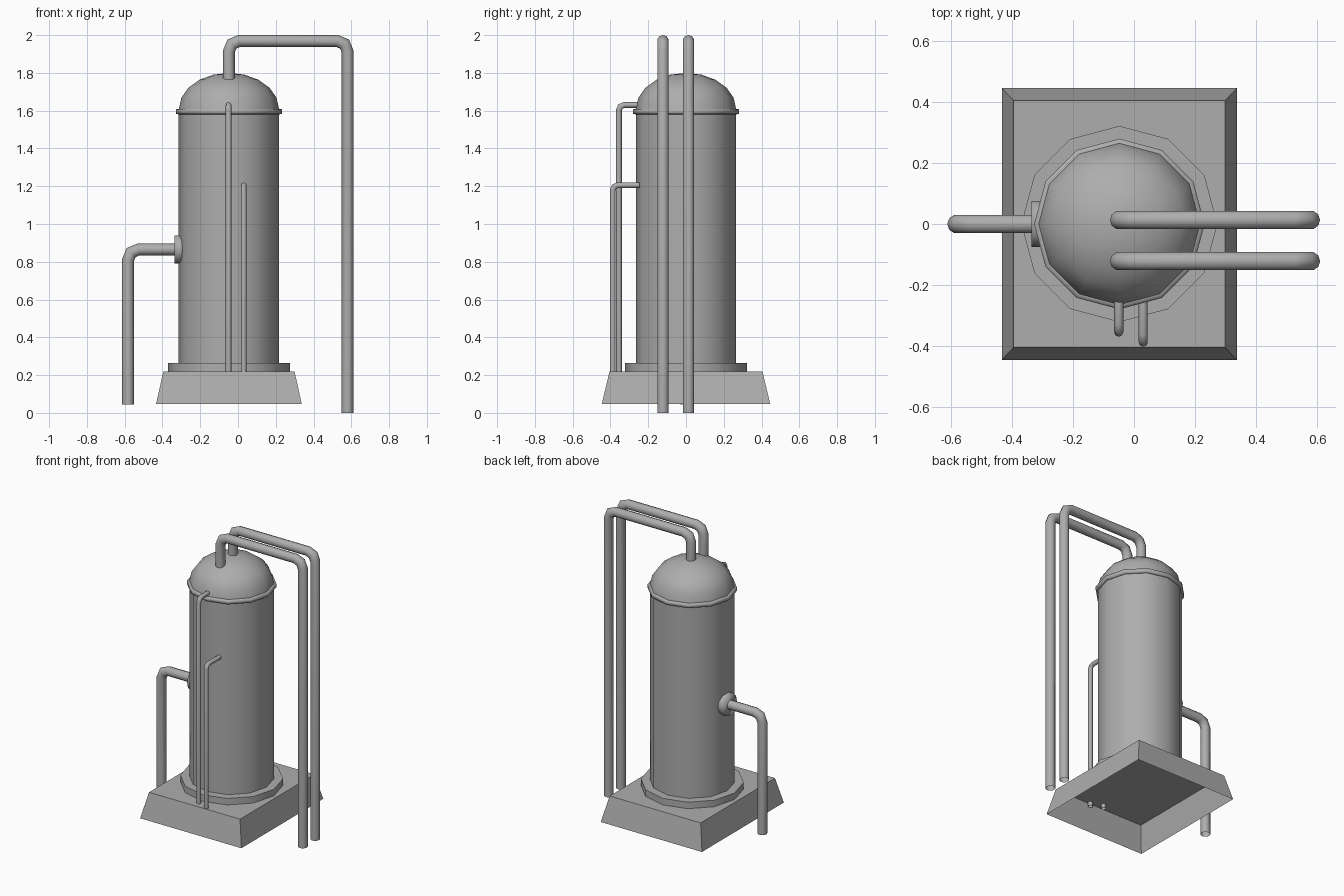
import bpy, bmesh, math
from mathutils import Vector

if "Cube" in bpy.data.objects:
    bpy.data.objects.remove(bpy.data.objects["Cube"])

CX = -0.048  # tank axis
grey = bpy.data.materials.new("dark_grey")
grey.diffuse_color = (0.42, 0.42, 0.42, 1)
grey.use_nodes = True
grey.node_tree.nodes["Principled BSDF"].inputs["Base Color"].default_value = grey.diffuse_color


def finish(name, bm, angle=None):
    me = bpy.data.meshes.new(name)
    bmesh.ops.recalc_face_normals(bm, faces=bm.faces)
    bm.to_mesh(me)
    bm.free()
    me.materials.append(grey)
    ob = bpy.data.objects.new(name, me)
    bpy.context.collection.objects.link(ob)
    if angle:
        bpy.ops.object.select_all(action='DESELECT')
        ob.select_set(True)
        bpy.context.view_layer.objects.active = ob
        bpy.ops.object.shade_smooth_by_angle(angle=math.radians(angle))
    return ob


def loft(bm, rings, cap_start=True, cap_end=True):
    for a, b in zip(rings, rings[1:]):
        n = len(a)
        for i in range(n):
            bm.faces.new((a[i], a[(i + 1) % n], b[(i + 1) % n], b[i]))
    if cap_start:
        bm.faces.new(rings[0])
    if cap_end:
        bm.faces.new(rings[-1])


def lathe(name, profile, angle=40, sides=12):
    """Turn (radius, z) points about the tank axis."""
    bm = bmesh.new()
    rings = [[bm.verts.new((CX + r * math.cos(2 * math.pi * i / sides),
                            r * math.sin(2 * math.pi * i / sides), z))
              for i in range(sides)] for r, z in profile]
    loft(bm, rings)
    bmesh.ops.remove_doubles(bm, verts=bm.verts, dist=0.0005)
    return finish(name, bm, angle)


def pipe(name, corners, radius, bend, sides=10):
    """Open-ended pipe through the corners, each eased by a two-segment bend."""
    c = [Vector(p) for p in corners]
    path = [c[0]]
    for i in range(1, len(c) - 1):
        u, v = (c[i - 1] - c[i]).normalized(), (c[i + 1] - c[i]).normalized()
        centre = c[i] + (u + v) * bend
        path += [c[i] + u * bend, centre - (u + v).normalized() * bend, c[i] + v * bend]
    path.append(c[-1])
    d0 = (c[1] - c[0]).normalized()
    side = d0.cross((c[2] - c[1]).normalized()).normalized()  # paths are planar
    bm = bmesh.new()
    rings = []
    for i, p in enumerate(path):
        a = (p - path[i - 1]).normalized() if i else (path[1] - p).normalized()
        b = (path[i + 1] - p).normalized() if i < len(path) - 1 else a
        t = (a + b).normalized()
        across = t.cross(side) / t.dot(a)  # mitre keeps the thickness
        rings.append([bm.verts.new(p + radius * (math.cos(k) * across + math.sin(k) * side))
                      for k in (2 * math.pi * j / sides for j in range(sides))])
    loft(bm, rings, cap_end=False)
    return finish(name, bm, 50)


# Plinth: tapered shell, open underneath
bm = bmesh.new()
rings = [[bm.verts.new((CX + sx * hx, sy * hy, z))
          for sx, sy in ((-1, -1), (1, -1), (1, 1), (-1, 1))]
         for hx, hy, z in ((0.386, 0.446, 0.046), (0.347, 0.405, 0.22))]
loft(bm, rings, cap_start=False)
finish("plinth", bm)

# Tank body, foot ring, rim band and dome
lathe("tank_body", [(0.266, 0.22), (0.266, 1.61)])
lathe("foot_ring", [(0.322, 0.217), (0.322, 0.265)])
lathe("rim_band", [(0.265, 1.58), (0.28, 1.583), (0.28, 1.607), (0.265, 1.61)], 100)
quarter = [math.pi / 10 * i for i in range(6)]
lathe("dome", [(max(0.265 * math.cos(a), 0.0001), 1.61 + 0.19 * math.sin(a))
               for a in quarter])

# Two tall overhead pipes
for i, y in enumerate((-0.122, 0.013)):
    pipe(f"overhead_pipe_{i + 1}",
         [(CX, y, 1.765), (CX, y, 1.969), (0.58, y, 1.969), (0.58, y, 0)], 0.031, 0.055)

# Side outlet pipe with its flange
pipe("side_pipe", [(-0.29, 0, 0.865), (-0.582, 0, 0.865), (-0.582, 0, 0.045)], 0.031, 0.055)
bm = bmesh.new()
rings = [[bm.verts.new((x, 0.075 * math.sin(k), 0.865 + 0.075 * math.cos(k)))
          for k in (2 * math.pi * j / 12 for j in range(12))] for x in (-0.336, -0.285)]
loft(bm, rings)
finish("side_flange", bm, 100)

# Two thin gauge pipes on the front
for i, (x, y, z) in enumerate(((-0.05, -0.355, 1.63), (0.03, -0.388, 1.205))):
    pipe(f"gauge_pipe_{i + 1}", [(x, -0.245, z), (x, y, z), (x, y, 0.19)], 0.015, 0.027, 8)
